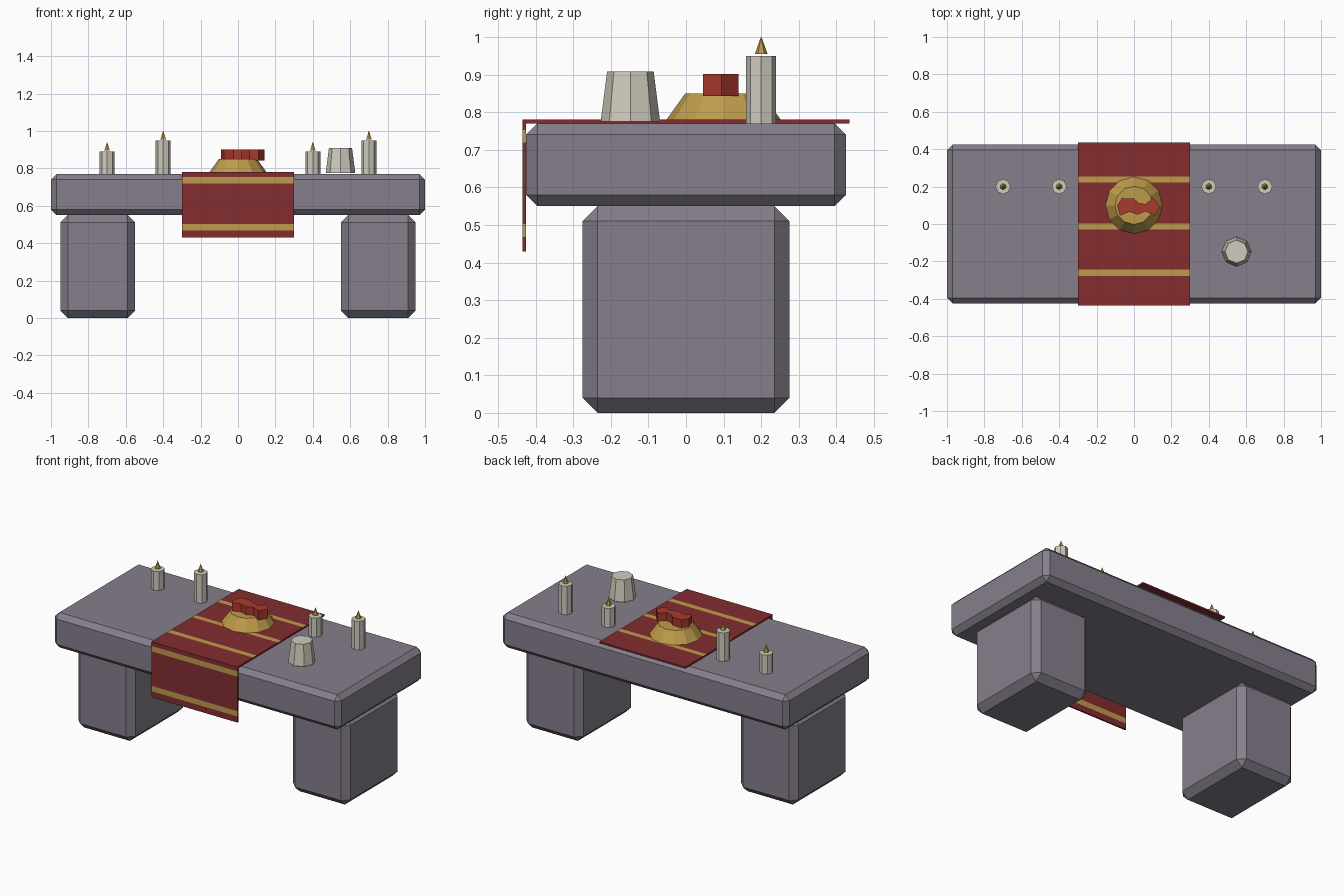
import bpy, bmesh, math
from mathutils import Vector

if "Cube" in bpy.data.objects:
    bpy.data.objects.remove(bpy.data.objects["Cube"])


def mat(name, rgb):
    m = bpy.data.materials.new(name)
    m.diffuse_color = (*rgb, 1)
    m.use_nodes = True
    m.node_tree.nodes["Principled BSDF"].inputs["Base Color"].default_value = m.diffuse_color
    return m


STONE = mat("grey_stone", (0.235, 0.21, 0.26))
CLOTH = mat("dark_red_cloth", (0.23, 0.026, 0.03))
GOLD = mat("gold", (0.52, 0.33, 0.07))
IVORY = mat("ivory", (0.63, 0.60, 0.51))
RED = mat("bright_red", (0.40, 0.042, 0.025))


def finish(name, bm, *mats):
    bmesh.ops.recalc_face_normals(bm, faces=bm.faces)
    me = bpy.data.meshes.new(name)
    bm.to_mesh(me)
    bm.free()
    for m in mats:
        me.materials.append(m)
    ob = bpy.data.objects.new(name, me)
    bpy.context.collection.objects.link(ob)
    return ob


def box_mesh(lo, hi):
    bm = bmesh.new()
    bmesh.ops.create_cube(bm, size=1)
    lo, hi = Vector(lo), Vector(hi)
    for v in bm.verts:
        v.co = (lo + hi) / 2 + v.co * (hi - lo)
    return bm


def stone_block(name, lo, hi, chamfer):
    bm = box_mesh(lo, hi)
    bmesh.ops.bevel(bm, geom=bm.edges[:], offset=chamfer, segments=1, affect='EDGES')
    return finish(name, bm, STONE)


def frustum(name, x, y, z0, z1, r0, r1, sides, m):
    bm = bmesh.new()
    bmesh.ops.create_cone(bm, cap_ends=True, segments=sides,
                          radius1=r0, radius2=r1, depth=z1 - z0)
    bmesh.ops.translate(bm, verts=bm.verts, vec=(x, y, (z0 + z1) / 2))
    return finish(name, bm, m)


def striped_cloth(name, lo, hi, axis, bands, top_only=False):
    """Thin cloth slab cut across one axis, with the given bands in gold."""
    bm = box_mesh(lo, hi)
    no = Vector((0, 0, 0))
    no[axis] = 1
    for c in (e for band in bands for e in band):
        bmesh.ops.bisect_plane(bm, geom=bm.verts[:] + bm.edges[:] + bm.faces[:],
                               plane_co=no * c, plane_no=no)
    bm.normal_update()
    for f in bm.faces:
        c = f.calc_center_median()[axis]
        banded = any(a < c < b for a, b in bands)
        f.material_index = int(banded and (not top_only or f.normal.z > 0.5))
    return finish(name, bm, CLOTH, GOLD)


# Stone table
stone_block("table_slab", (-1, -0.425, 0.55), (1, 0.425, 0.77), 0.03)
for side, s in (("left", -1), ("right", 1)):
    stone_block(side + "_support", (s * 0.75 - 0.2, -0.275, 0), (s * 0.75 + 0.2, 0.275, 0.55), 0.04)

# Cloth runner across the top and hanging over the front
striped_cloth("runner_top", (-0.3, -0.435, 0.77), (0.3, 0.435, 0.78), 1,
              [(-0.278, -0.243), (-0.03, 0.003), (0.222, 0.255)], True)
striped_cloth("runner_drop", (-0.3, -0.435, 0.43), (0.3, -0.425, 0.78), 2,
              [(0.468, 0.502), (0.719, 0.753)])

# Candles with pointed flames
for i, (x, top) in enumerate([(-0.7, 0.89), (-0.4, 0.95), (0.4, 0.89), (0.7, 0.95)], 1):
    frustum(f"candle_{i}", x, 0.2, 0.77, top, 0.04, 0.04, 8, IVORY)
    frustum(f"flame_{i}", x, 0.2, top + 0.005, top + 0.052, 0.017, 0, 6, GOLD)

# Upturned cup
frustum("cup", 0.548, -0.148, 0.775, 0.908, 0.079, 0.062, 8, IVORY)

# Golden mound with a wavy red piece on it
frustum("gold_mound", 0, 0.1, 0.78, 0.85, 0.152, 0.102, 12, GOLD)
upper = [(-0.09, 0.10), (-0.065, 0.138), (0.0, 0.135), (0.025, 0.113), (0.062, 0.106), (0.1, 0.14)]
lower = [(0.142, 0.095), (0.11, 0.045), (0.062, 0.068), (0.02, 0.05), (-0.025, 0.065), (-0.075, 0.045)]
bm = bmesh.new()
face = bm.faces.new([bm.verts.new((x, y, 0.843)) for x, y in upper + lower])
ext = bmesh.ops.extrude_face_region(bm, geom=[face], use_keep_orig=True)
bmesh.ops.translate(bm, verts=[v for v in ext["geom"] if isinstance(v, bmesh.types.BMVert)],
                    vec=(0, 0, 0.058))
finish("wavy_red_piece", bm, RED)
